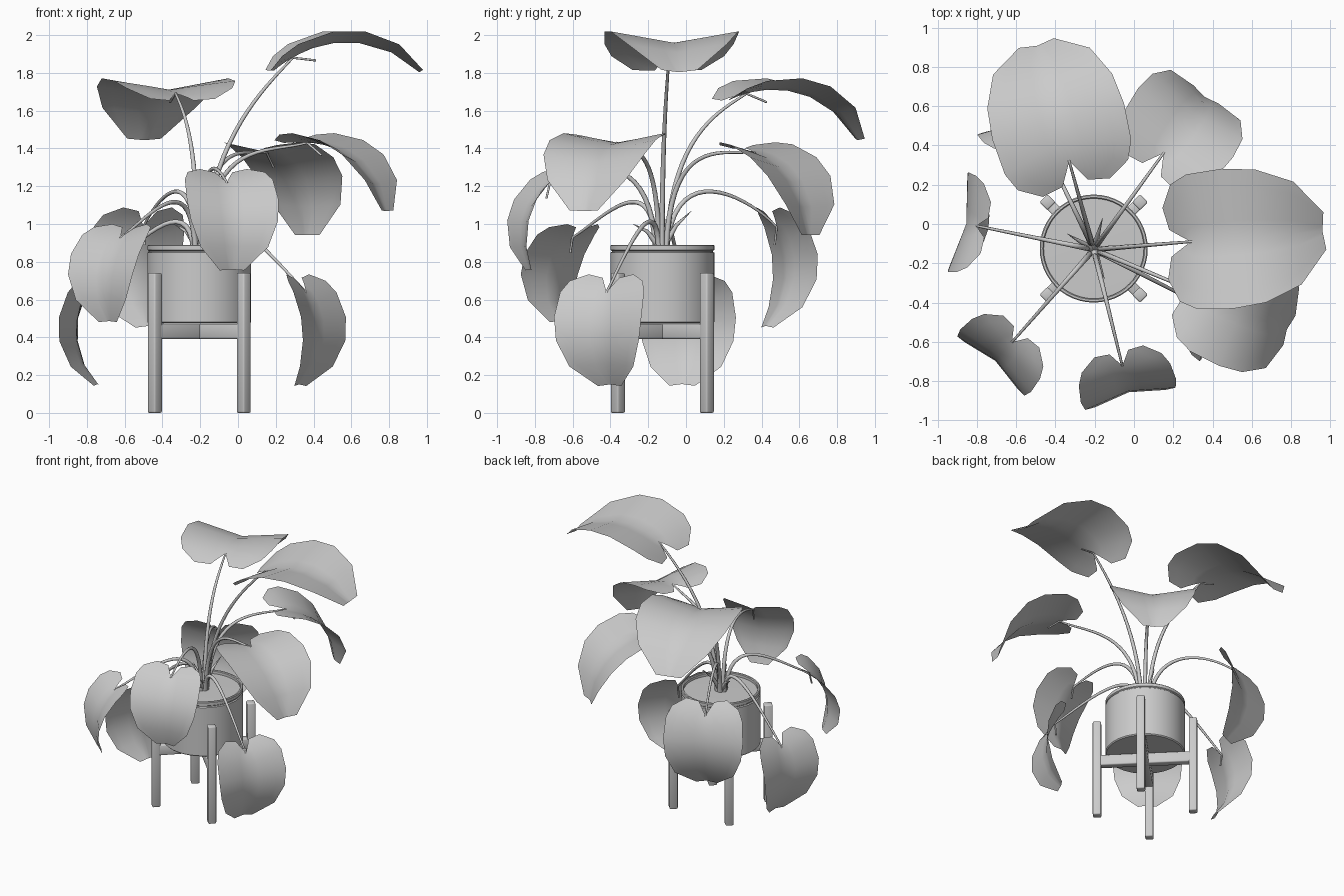
import bpy, bmesh
from math import sin, cos, radians, atan2, pi, hypot
from mathutils import Vector, Matrix

if "Cube" in bpy.data.objects:
    bpy.data.objects.remove(bpy.data.objects["Cube"])

CX, CY = -0.205, -0.125          # pot axis
BASE = Vector((-0.205, -0.13, 0.86))
BEND = radians(77)               # curl of each leaf from stalk to tip


def finish(name, bm, angle=40):
    bmesh.ops.recalc_face_normals(bm, faces=bm.faces)
    me = bpy.data.meshes.new(name)
    bm.to_mesh(me)
    bm.free()
    ob = bpy.data.objects.new(name, me)
    bpy.context.collection.objects.link(ob)
    bpy.ops.object.select_all(action='DESELECT')
    bpy.context.view_layer.objects.active = ob
    ob.select_set(True)
    bpy.ops.object.shade_smooth_by_angle(angle=radians(angle))
    return ob


def lathe(name, profile, segs=48):
    bm = bmesh.new()
    vs = [bm.verts.new((r, 0, z)) for r, z in profile]
    es = [bm.edges.new(p) for p in zip(vs, vs[1:])]
    bmesh.ops.spin(bm, geom=vs + es, cent=(0, 0, 0), axis=(0, 0, 1),
                   angle=2 * pi, steps=segs)
    bmesh.ops.remove_doubles(bm, verts=bm.verts, dist=1e-5)
    bmesh.ops.translate(bm, verts=bm.verts, vec=(CX, CY, 0))
    return finish(name, bm)


def box(name, size, loc, rot, bevel=0.008):
    bm = bmesh.new()
    bmesh.ops.create_cube(bm, size=1)
    bmesh.ops.scale(bm, vec=size, verts=bm.verts)
    bmesh.ops.bevel(bm, geom=bm.edges[:], offset=bevel, segments=2,
                    profile=0.5, affect='EDGES')
    bm.transform(Matrix.Translation(loc) @ Matrix.Rotation(rot, 4, 'Z'))
    return finish(name, bm, 60)


def tube(name, pts, r0, r1):
    cu = bpy.data.curves.new(name, 'CURVE')
    cu.dimensions = '3D'
    cu.bevel_depth = 1.0
    cu.bevel_resolution = 2
    cu.use_fill_caps = True
    sp = cu.splines.new('POLY')
    sp.points.add(len(pts) - 1)
    for i, p in enumerate(pts):
        sp.points[i].co = (*p, 1)
        sp.points[i].radius = r0 + (r1 - r0) * i / (len(pts) - 1)
    sp.use_smooth = True
    ob = bpy.data.objects.new(name, cu)
    bpy.context.collection.objects.link(ob)
    bpy.ops.object.select_all(action='DESELECT')
    bpy.context.view_layer.objects.active = ob
    ob.select_set(True)
    bpy.ops.object.convert(target='MESH')


# Half outline of a leaf: midrib station, along, across (unit length)
OUTLINE = [(0, -.17, .095), (0, -.19, .25), (.05, -.08, .41), (.16, .05, .47),
           (.32, .29, .49), (.5, .5, .465), (.75, .75, .36), (1, 1, .13)]


def leaf(name, attach, chord, length):
    attach = Vector(attach)
    d = attach - BASE
    az = atan2(d.y, d.x)
    out = Vector((cos(az), sin(az), 0))
    side = Vector((-sin(az), cos(az), 0))
    up = Vector((0, 0, 1))
    mid = radians(chord)
    p0 = mid + BEND / 2
    R = length / BEND

    def surf(s, v):
        p = p0 - BEND * s
        pos = attach + out * R * (sin(p0) - sin(p)) + up * R * (cos(p) - cos(p0))
        normal = up * cos(p) - out * sin(p)
        return pos + side * v * length + normal * abs(v) * length * 0.18

    # blade, two mirrored halves sharing the midrib
    bm = bmesh.new()
    n = 4
    for sgn in (1, -1):
        rows = []
        for m, u, w in OUTLINE:
            rows.append([bm.verts.new(surf(m + (u - m) * j / n, sgn * w * j / n))
                         for j in range(n + 1)])
        for a, b in zip(rows, rows[1:]):
            for j in range(n):
                q = [a[j], a[j + 1], b[j + 1], b[j]]
                bm.faces.new(q if sgn > 0 else q[::-1])
    bmesh.ops.remove_doubles(bm, verts=bm.verts, dist=1e-5)
    finish(name + "_blade", bm, 60)

    # stalk, arching from the soil and running a little under the blade
    D = hypot(d.x, d.y)
    h = min(0.6, 0.45 + 0.3 * d.z)
    t = p0 + radians(15)
    k = 0.38 * max(D, 0.5)
    A, E = BASE + out * 0.03, attach
    B = BASE + out * 0.1 * D + up * h
    C = attach - (out * cos(t) + up * sin(t)) * k
    pts = []
    for i in range(19):
        f = i / 18
        g = 1 - f
        pts.append(A * g**3 + B * 3 * g * g * f + C * 3 * g * f * f + E * f**3)
    pts.append(attach + (out * cos(mid) + up * sin(mid)) * length * 0.17)
    tube(name + "_stalk", pts, 0.015, 0.006)


# Pot with rim groove, and soil
lathe("pot", [(0, .475), (.268, .475), (.275, .482), (.275, .848), (.268, .853),
              (.268, .858), (.275, .863), (.275, .885), (.27, .89), (.26, .89),
              (.255, .885), (.255, .84)])
lathe("soil", [(0, .87), (.256, .866)])

# Stand: four upright legs on the diagonals and a cross of two bars
for i in range(4):
    a = radians(45 + 90 * i)
    box("stand_leg", (.057, .057, .74),
        (CX + .333 * cos(a), CY + .333 * sin(a), .37), a)
for a, z in ((45, .432), (135, .4315)):
    box("stand_crossbar", (.63, .055, .08), (CX, CY, z), radians(a))

# Leaves: attachment point, chord pitch in degrees, length
LEAVES = {
    "back_leaf": ((-.33, .32, 1.69), -22, .71),
    "back_right_leaf": ((.15, .36, 1.38), -51, .61),
    "top_right_leaf": ((.29, -.09, 1.88), -6.5, .73),
    "front_right_leaf": ((.366, -.366, 1.43), -39, .62),
    "front_leaf": ((-.06, -.72, 1.22), -77, .51),
    "front_left_leaf": ((-.62, -.60, .93), -78, .49),
    "left_leaf": ((-.80, -.01, .64), -97, .53),
    "back_left_leaf": ((-.50, .48, .985), -97, .57),
    "low_right_leaf": ((.36, -.42, .64), -95, .53),
}
for name, args in LEAVES.items():
    leaf(name, *args)

# Young shoots rising from the middle
for tip in ((-.16, .03, 1.07), (-.34, -.05, 1.0), (-.15, -.28, 1.0)):
    tip = Vector(tip)
    tube("shoot", [BASE, BASE.lerp(tip, .5) + Vector((0, 0, .03)), tip], .02, .001)
